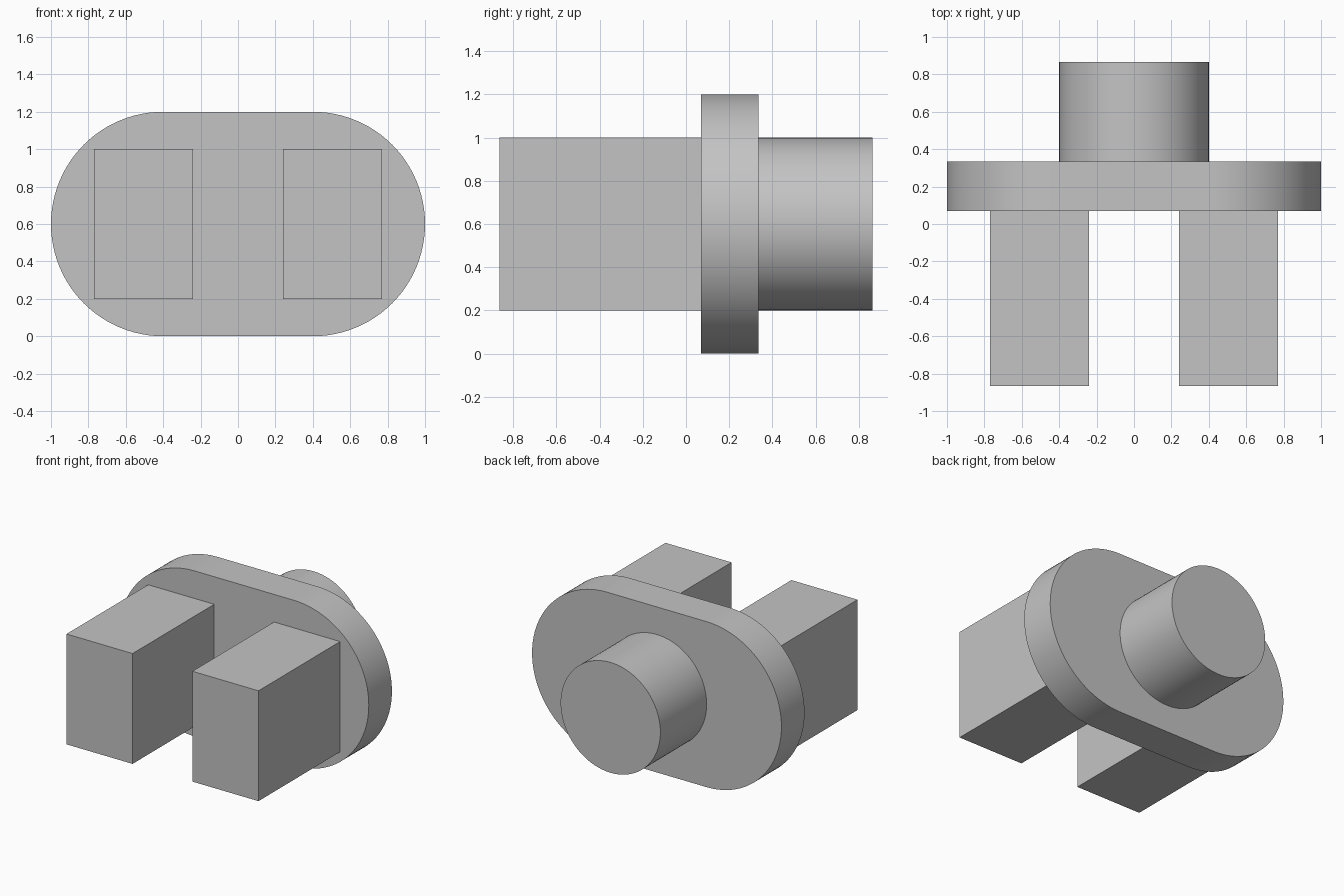
import bpy
import bmesh
import math

cube = bpy.data.objects.get("Cube")
if cube:
    bpy.data.objects.remove(cube, do_unlink=True)

# Plain grey material
GREY = (0.55, 0.55, 0.55, 1.0)
grey = bpy.data.materials.new("plain grey")
grey.use_nodes = True
grey.diffuse_color = GREY
grey.node_tree.nodes["Principled BSDF"].inputs["Base Color"].default_value = GREY

CENTRE_Z = 0.6
PLATE_FRONT, PLATE_BACK = 0.07, 0.335
FRONT, BACK = -0.865, 0.865


def arc(cx, radius, start, end, steps):
    """Points on an arc in the x-z plane, angles in radians."""
    angles = [start + (end - start) * i / steps for i in range(steps + 1)]
    return [(cx + radius * math.cos(a), CENTRE_Z + radius * math.sin(a)) for a in angles]


def extrude_profile(name, profile, y_front, y_back, smooth=False):
    """Solid made by extruding an x-z outline along y."""
    bm = bmesh.new()
    face = bm.faces.new([bm.verts.new((x, y_front, z)) for x, z in profile])
    result = bmesh.ops.extrude_face_region(bm, geom=[face], use_keep_orig=True)
    moved = [g for g in result["geom"] if isinstance(g, bmesh.types.BMVert)]
    bmesh.ops.translate(bm, verts=moved, vec=(0, y_back - y_front, 0))
    bmesh.ops.recalc_face_normals(bm, faces=bm.faces)
    mesh = bpy.data.meshes.new(name)
    bm.to_mesh(mesh)
    bm.free()
    mesh.materials.append(grey)
    obj = bpy.data.objects.new(name, mesh)
    bpy.context.collection.objects.link(obj)
    if smooth:
        bpy.ops.object.select_all(action="DESELECT")
        obj.select_set(True)
        bpy.context.view_layer.objects.active = obj
        bpy.ops.object.shade_smooth_by_angle(angle=math.radians(30))
    return obj


# Flange plate with two rounded ends
quarter = math.pi / 2
stadium = arc(0.4, 0.6, -quarter, quarter, 48) + arc(-0.4, 0.6, quarter, 3 * quarter, 48)
extrude_profile("flange_plate", stadium, PLATE_FRONT, PLATE_BACK, smooth=True)

# Round shank at the back
circle = arc(0, 0.4, 0, 2 * math.pi, 96)[:-1]
extrude_profile("round_shank", circle, PLATE_BACK, BACK, smooth=True)

# Pair of square prongs at the front
for side, sign in (("left", 1), ("right", -1)):
    inner, outer = sign * 0.24, sign * 0.77
    outline = [(inner, 0.2), (outer, 0.2), (outer, 1.0), (inner, 1.0)]
    extrude_profile(side + "_prong", outline, FRONT, PLATE_FRONT)
